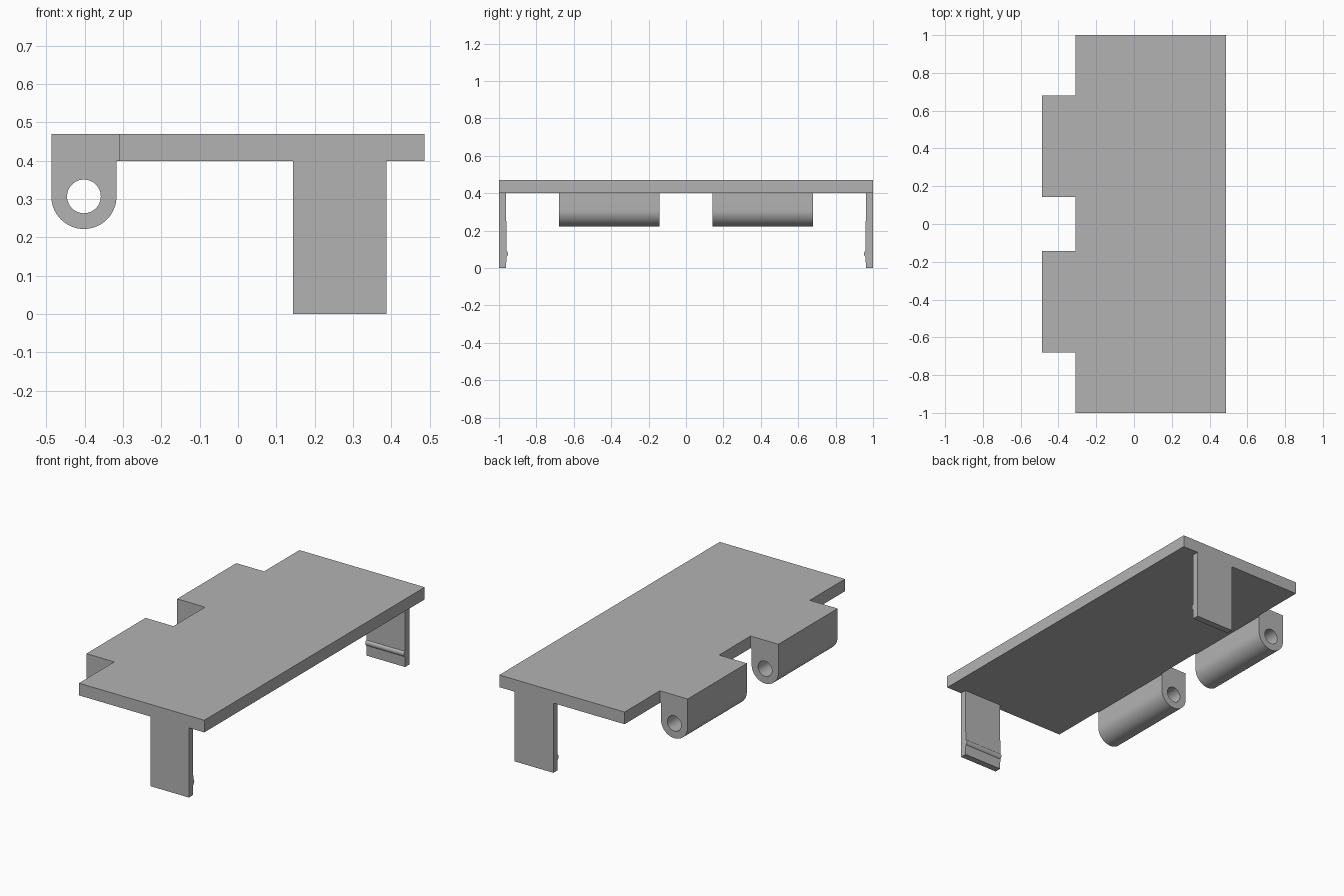
import bpy, bmesh
from math import pi, cos, sin

if "Cube" in bpy.data.objects:
    bpy.data.objects.remove(bpy.data.objects["Cube"], do_unlink=True)

grey = bpy.data.materials.new("mid_grey")
grey.use_nodes = True
GREY = (0.45, 0.45, 0.45, 1)
grey.diffuse_color = GREY
grey.node_tree.nodes["Principled BSDF"].inputs["Base Color"].default_value = GREY

TOP, UNDER = 0.47, 0.40          # cover plate heights
PLATE_LEFT, PLATE_RIGHT = -0.31, 0.486
PIN_X, PIN_Z = -0.402, 0.307     # hinge axis
KNUCKLE_R, HOLE_R = 0.085, 0.044


def arc(cx, cz, r, start, end, steps):
    """Points along an arc in the x-z plane."""
    angles = [start + (end - start) * i / steps for i in range(steps + 1)]
    return [(cx + r * cos(a), cz + r * sin(a)) for a in angles]


def extrude(name, loops, to_3d, depth):
    """Fill closed loops (the later ones are holes) and extrude them."""
    bm = bmesh.new()
    edges = []
    for loop in loops:
        verts = [bm.verts.new(to_3d(*p)) for p in loop]
        edges += [bm.edges.new((v, verts[i - 1])) for i, v in enumerate(verts)]
    bmesh.ops.triangle_fill(bm, edges=edges, use_beauty=True)
    result = bmesh.ops.extrude_face_region(bm, geom=bm.faces[:])
    moved = [g for g in result["geom"] if isinstance(g, bmesh.types.BMVert)]
    bmesh.ops.translate(bm, verts=moved, vec=depth)
    bmesh.ops.recalc_face_normals(bm, faces=bm.faces)
    bmesh.ops.dissolve_limit(bm, angle_limit=0.001, verts=bm.verts, edges=bm.edges)
    mesh = bpy.data.meshes.new(name)
    bm.to_mesh(mesh)
    bm.free()
    mesh.materials.append(grey)
    obj = bpy.data.objects.new(name, mesh)
    bpy.context.collection.objects.link(obj)
    bpy.ops.object.select_all(action='DESELECT')
    obj.select_set(True)
    bpy.context.view_layer.objects.active = obj
    bpy.ops.object.shade_smooth_by_angle(angle=pi / 6)
    return obj


# Flat cover plate
plate = [(PLATE_LEFT, -1), (PLATE_RIGHT, -1), (PLATE_RIGHT, 1), (PLATE_LEFT, 1)]
extrude("cover_plate", [plate], lambda x, y: (x, y, UNDER), (0, 0, TOP - UNDER))

# Hinge knuckle: square top, round bottom, pin hole and a web into the plate
knuckle = arc(PIN_X, PIN_Z, KNUCKLE_R, pi, 2 * pi, 32)
knuckle += [(PIN_X + KNUCKLE_R, UNDER), (PLATE_LEFT, UNDER),
            (PLATE_LEFT, TOP), (PIN_X - KNUCKLE_R, TOP)]
pin_hole = arc(PIN_X, PIN_Z, HOLE_R, 0, 2 * pi, 48)[:-1]

# Snap leg: thin plate with a rounded catch ridge on its inner face
LEG_LEFT, LEG_RIGHT, LEG_THICK = 0.143, 0.388, 0.038
RIDGE_Z, RIDGE_R, RIDGE_IN = 0.075, 0.018, 0.031

for side, name in ((-1, "front"), (1, "back")):
    extrude(name + "_hinge_knuckle", [knuckle, pin_hole],
            lambda x, z: (x, side * 0.143, z), (0, side * 0.537, 0))

    # Ridge arc runs between the points where it meets the leg face
    ridge = [(d, z) for d, z in arc(RIDGE_IN, RIDGE_Z, RIDGE_R, -pi / 2, pi / 2, 24)
             if d > LEG_THICK]
    leg = [(0, 0), (LEG_THICK, 0)] + ridge + [(LEG_THICK, UNDER), (0, UNDER)]
    extrude(name + "_snap_leg", [leg],
            lambda d, z: (LEG_LEFT, side * (1 - d), z),
            (LEG_RIGHT - LEG_LEFT, 0, 0))
